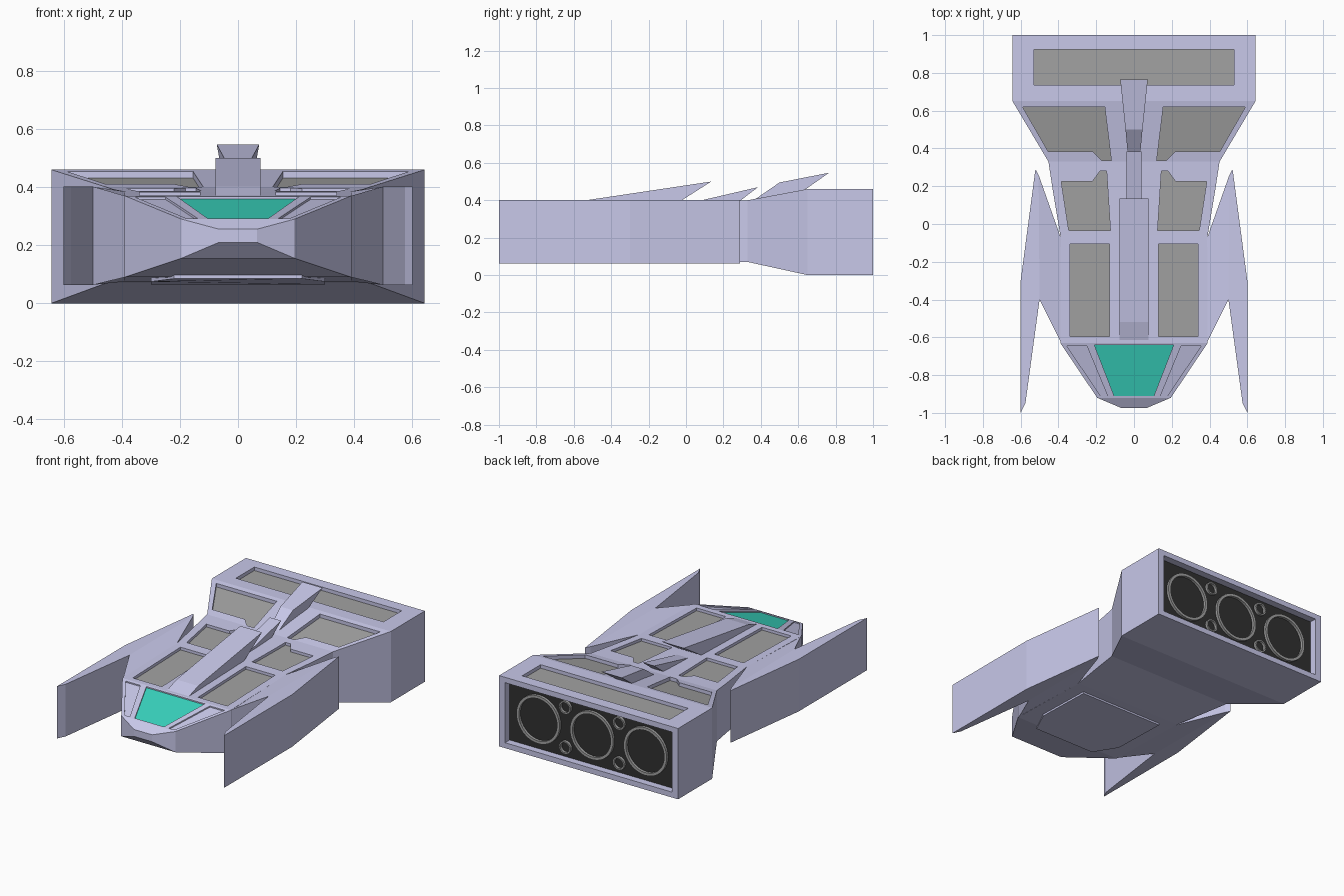
import bpy, bmesh, math
from mathutils import Matrix

if "Cube" in bpy.data.objects:
    bpy.data.objects.remove(bpy.data.objects["Cube"])


def material(name, rgb):
    m = bpy.data.materials.new(name)
    m.diffuse_color = (*rgb, 1)
    m.use_nodes = True
    m.node_tree.nodes["Principled BSDF"].inputs["Base Color"].default_value = m.diffuse_color
    return m


LILAC = material("lilac_hull", (0.58, 0.58, 0.82))
DARK = material("dark_panel", (0.36, 0.36, 0.36))
TEAL = material("teal_glass", (0.04, 0.66, 0.52))
BLACK = material("black_bay", (0.03, 0.03, 0.03))

# Hull stations: y, half width, bottom z, top z
STATIONS = [(-0.975, 0.065, 0.21, 0.255), (-0.92, 0.195, 0.155, 0.29),
            (-0.63, 0.39, 0.09, 0.37), (-0.06, 0.39, 0.075, 0.385),
            (0.18, 0.43, 0.072, 0.393), (0.33, 0.453, 0.07, 0.40),
            (0.65, 0.643, 0.0, 0.46), (1.0, 0.643, 0.0, 0.46)]


def level(y, column):
    for a, b in zip(STATIONS, STATIONS[1:]):
        if y <= b[0]:
            t = (y - a[0]) / (b[0] - a[0])
            return a[column] + t * (b[column] - a[column])
    return STATIONS[-1][column]


def deck(y):
    return level(y, 3)


def belly(y):
    return level(y, 2)


def finish(name, bm, mat):
    bmesh.ops.recalc_face_normals(bm, faces=bm.faces)
    me = bpy.data.meshes.new(name)
    bm.to_mesh(me)
    bm.free()
    me.materials.append(mat)
    ob = bpy.data.objects.new(name, me)
    bpy.context.collection.objects.link(ob)
    return ob


def loft(bm, rings):
    rows = [[bm.verts.new(p) for p in r] for r in rings]
    n = len(rows[0])
    for a, b in zip(rows, rows[1:]):
        for i in range(n):
            bm.faces.new((a[i], a[(i + 1) % n], b[(i + 1) % n], b[i]))
    bm.faces.new(rows[0])
    bm.faces.new(rows[-1])


def prism(bm, outline, low, high, side=1):
    loft(bm, [[(side * x, y, f(x, y)) for x, y in outline] for f in (low, high)])


def pair(name, outline, low, high, mat):
    bm = bmesh.new()
    for s in (1, -1):
        prism(bm, outline, low, high, s)
    return finish(name, bm, mat)


# Main hull lofted through rectangular stations
bm = bmesh.new()
loft(bm, [[(-w, y, b), (w, y, b), (w, y, t), (-w, y, t)] for y, w, b, t in STATIONS])
hull = finish("hull", bm, LILAC)

# Recessed deck panels: name, outline, both sides?, depth, material
PANELS = [
    ("rear_panel", [(-0.53, 0.735), (0.53, 0.735), (0.53, 0.925), (-0.53, 0.925)], False, 0.025, DARK),
    ("shoulder_panel", [(0.155, 0.62), (0.59, 0.62), (0.455, 0.385), (0.22, 0.385),
                        (0.17, 0.335), (0.12, 0.335)], True, 0.025, DARK),
    ("mid_panel", [(0.145, 0.28), (0.18, 0.28), (0.22, 0.225), (0.385, 0.225),
                   (0.345, -0.035), (0.125, -0.035)], True, 0.02, DARK),
    ("front_panel", [(0.13, -0.105), (0.34, -0.105), (0.34, -0.595), (0.13, -0.595)], True, 0.02, DARK),
    ("cockpit_window", [(-0.21, -0.64), (0.21, -0.64), (0.105, -0.91), (-0.105, -0.91)], False, 0.01, TEAL),
    ("side_window", [(0.25, -0.645), (0.355, -0.645), (0.178, -0.91), (0.14, -0.91)], True, 0.01, LILAC),
]
cut = bmesh.new()
for name, outline, both, depth, mat in PANELS:
    bm = bmesh.new()
    for s in ((1, -1) if both else (1,)):
        prism(cut, outline, lambda x, y: deck(y) - depth, lambda x, y: deck(y) + 0.04, s)
        prism(bm, outline, lambda x, y: deck(y) - depth - 0.005,
              lambda x, y: deck(y) - depth + 0.002, s)
    finish(name, bm, mat)

# Engine bay recess in the stern
BAY = [(-0.6, 0.95), (0.6, 0.95), (0.6, 1.1), (-0.6, 1.1)]
prism(cut, BAY, lambda x, y: 0.035, lambda x, y: 0.425)
cutter = finish("cutter", cut, LILAC)
cutter.hide_render = True
mod = hull.modifiers.new("recesses", "BOOLEAN")
mod.operation = "DIFFERENCE"
mod.solver = "EXACT"
mod.object = cutter
bpy.context.view_layer.objects.active = hull
bpy.ops.object.modifier_apply(modifier=mod.name)
bpy.data.objects.remove(cutter)

bm = bmesh.new()
prism(bm, [(-0.6, 0.945), (0.6, 0.945), (0.6, 0.953), (-0.6, 0.953)],
      lambda x, y: 0.035, lambda x, y: 0.425)
finish("engine_bay_floor", bm, BLACK)


# Engine rings: three large nozzles and four small ones
def ring(bm, x, z, r, thick, n):
    loops = []
    for rad, y in ((r, 0.95), (r, 0.97), (r - thick, 0.97), (r - thick, 0.95)):
        loops.append([bm.verts.new((x + rad * math.cos(2 * math.pi * i / n), y,
                                    z + rad * math.sin(2 * math.pi * i / n))) for i in range(n)])
    for a, b in zip(loops, loops[1:] + loops[:1]):
        for i in range(n):
            bm.faces.new((a[i], a[(i + 1) % n], b[(i + 1) % n], b[i]))


bm = bmesh.new()
for x in (-0.385, 0, 0.385):
    ring(bm, x, 0.23, 0.155, 0.018, 40)
for x in (-0.193, 0.193):
    for z in (0.10, 0.36):
        ring(bm, x, z, 0.042, 0.01, 24)
finish("engine_rings", bm, DARK)

# Side fins and the webs joining them to the hull
pair("side_fins", [(0.6, -1), (0.6, -0.3), (0.522, 0.29), (0.505, 0.26), (0.5, -0.4), (0.575, -0.95)],
     lambda x, y: 0.063, lambda x, y: 0.402, LILAC)
pair("wing_webs", [(0.505, 0.26), (0.5, -0.4), (0.38, -0.64), (0.385, -0.08)],
     lambda x, y: 0.063 if x > 0.45 else belly(y),
     lambda x, y: 0.402 if x > 0.45 else deck(y), LILAC)

# Raised belly plate
bm = bmesh.new()
prism(bm, [(-0.22, -0.66), (0.22, -0.66), (0.3, -0.5), (0.3, -0.12), (-0.3, -0.12), (-0.3, -0.5)],
      lambda x, y: belly(y) - 0.012, lambda x, y: belly(y) + 0.02)
finish("belly_plate", bm, LILAC)

# Dorsal wedges: side profile as (y, z, half width)
SPINES = {
    "front_spine": [(-0.63, 0.365, 0.078), (-0.52, 0.402, 0.078), (0.135, 0.5, 0.078),
                    (-0.03, 0.395, 0.078), (-0.1, 0.36, 0.078)],
    "middle_spine": [(0.02, 0.385, 0.04), (0.385, 0.47, 0.04), (0.28, 0.39, 0.04), (0.2, 0.37, 0.04)],
    "rear_spine": [(0.34, 0.385, 0.03), (0.5, 0.495, 0.045), (0.765, 0.547, 0.073),
                   (0.62, 0.445, 0.055), (0.5, 0.41, 0.04)],
}
for name, profile in SPINES.items():
    bm = bmesh.new()
    loft(bm, [[(s * w, y, z) for y, z, w in profile] for s in (-1, 1)])
    finish(name, bm, LILAC)
